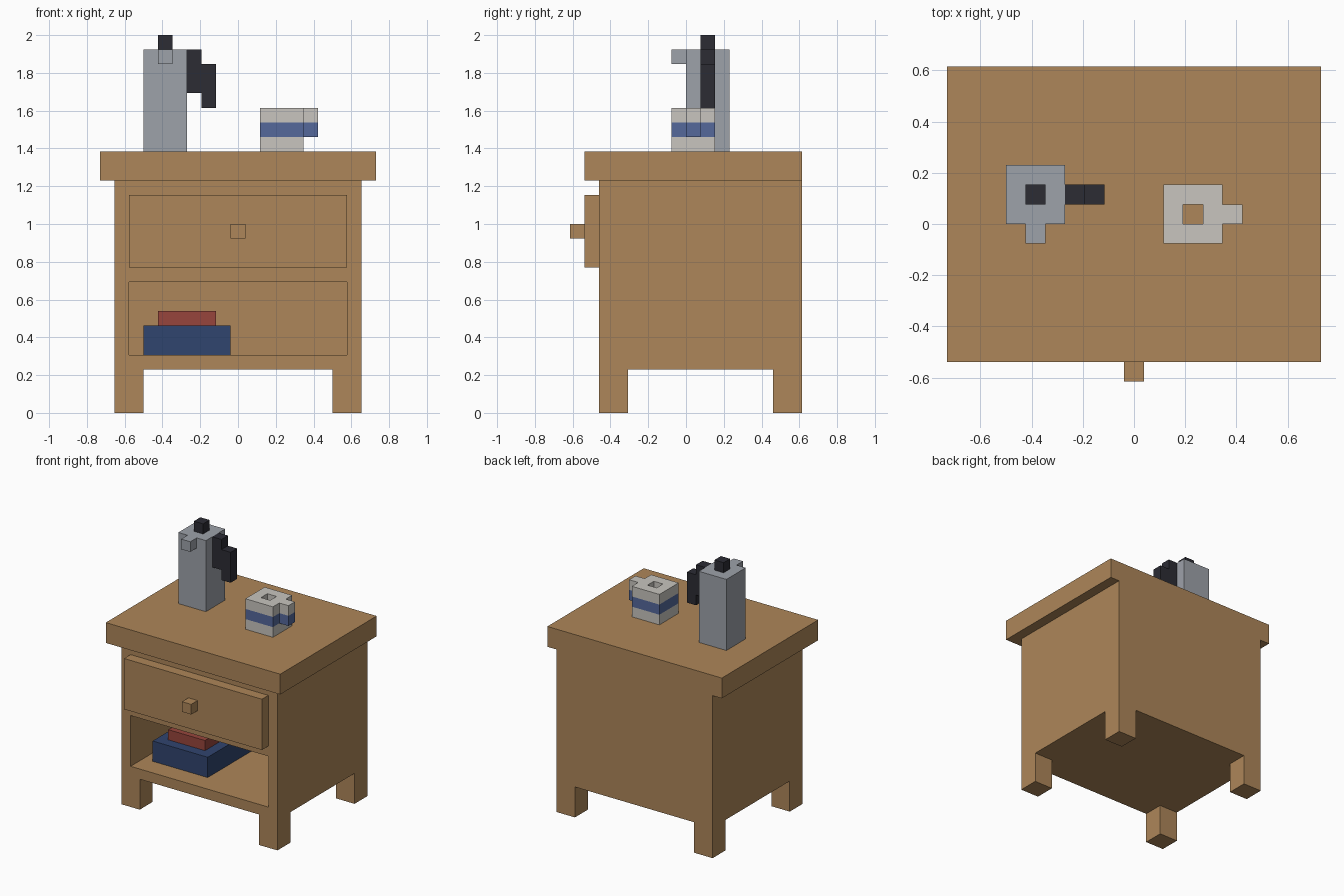
import bpy
import bmesh
from mathutils import Vector

U = 1 / 13  # one block of the model's grid

default = bpy.data.objects.get("Cube")
if default:
    bpy.data.objects.remove(default, do_unlink=True)


def material(name, r, g, b):
    m = bpy.data.materials.new(name)
    m.use_nodes = True
    m.diffuse_color = (r, g, b, 1)
    bsdf = next(n for n in m.node_tree.nodes if n.type == "BSDF_PRINCIPLED")
    bsdf.inputs["Base Color"].default_value = (r, g, b, 1)
    bsdf.inputs["Roughness"].default_value = 0.8
    return m


wood = material("wood", 0.42, 0.24, 0.10)
steel = material("steel grey", 0.34, 0.36, 0.40)
black = material("black plastic", 0.025, 0.025, 0.034)
cream = material("off white", 0.58, 0.56, 0.52)
band_blue = material("band blue", 0.09, 0.14, 0.33)
navy = material("navy cover", 0.03, 0.058, 0.156)
red = material("red cover", 0.31, 0.06, 0.045)


def box(name, x, y, z, mat):
    """Box spanning the given (low, high) ranges in blocks."""
    bm = bmesh.new()
    bmesh.ops.create_cube(bm, size=1)
    for v in bm.verts:
        v.co = Vector([U * (r[1] if c > 0 else r[0]) for c, r in zip(v.co, (x, y, z))])
    mesh = bpy.data.meshes.new(name)
    bm.to_mesh(mesh)
    bm.free()
    mesh.materials.append(mat)
    obj = bpy.data.objects.new(name, mesh)
    bpy.context.collection.objects.link(obj)
    return obj


def combine(obj, other, operation):
    """Cut or weld another box into obj, then drop the helper."""
    other.hide_render = True
    mod = obj.modifiers.new("combine", "BOOLEAN")
    mod.operation = operation
    mod.solver = "EXACT"
    mod.object = other
    bpy.context.view_layer.objects.active = obj
    bpy.ops.object.modifier_apply(modifier=mod.name)
    bpy.data.objects.remove(other, do_unlink=True)


# Cabinet: one block, cut to leave four legs and an open shelf
cabinet = box("cabinet", (-8.5, 8.5), (-6, 8), (0, 16), wood)
for x, y, z in [((-6.5, 6.5), (-9, 9), (-1, 3)),
                ((-9, 9), (-4, 6), (-1, 3)),
                ((-7.5, 7.5), (-9, 7), (4, 9))]:
    combine(cabinet, box("cutter", x, y, z, wood), "DIFFERENCE")

box("table_top", (-9.5, 9.5), (-7, 8), (16, 18), wood)
box("drawer_front", (-7.5, 7.5), (-7, -6), (10, 15), wood)
box("drawer_knob", (-0.5, 0.5), (-8, -7), (12, 13), wood)

# Books on the shelf
box("large_book", (-6.5, -0.5), (-4, 4), (4, 6), navy)
box("small_book", (-5.5, -1.5), (-3, 3), (6, 7), red)

# Jug with spout, lid knob and stepped handle
jug = box("jug", (-6.5, -3.5), (0, 3), (18, 25), steel)
combine(jug, box("spout", (-5.5, -4.5), (-1, 0), (24, 25), steel), "UNION")
box("jug_lid_knob", (-5.5, -4.5), (1, 2), (25, 26), black)
handle = box("jug_handle", (-3.5, -2.5), (1, 2), (22, 25), black)
combine(handle, box("grip", (-2.5, -1.5), (1, 2), (21, 24), black), "UNION")

# Mug with a side handle and a square well
mug = box("mug", (1.5, 4.5), (-1, 2), (18, 21), cream)
combine(mug, box("mug_handle", (4.5, 5.5), (0, 1), (19, 21), cream), "UNION")
combine(mug, box("cutter", (2.5, 3.5), (0, 1), (17, 22), cream), "DIFFERENCE")

# Painted band around the mug, chosen by height
mug.data.materials.append(band_blue)
bm = bmesh.new()
bm.from_mesh(mug.data)
for level in (19, 20):
    bmesh.ops.bisect_plane(bm, geom=bm.verts[:] + bm.edges[:] + bm.faces[:],
                           dist=1e-5, plane_co=(0, 0, level * U), plane_no=(0, 0, 1))
for f in bm.faces:
    height = f.calc_center_median().z / U
    f.material_index = 1 if 18.99 < height < 19.99 else 0
bm.to_mesh(mug.data)
bm.free()
